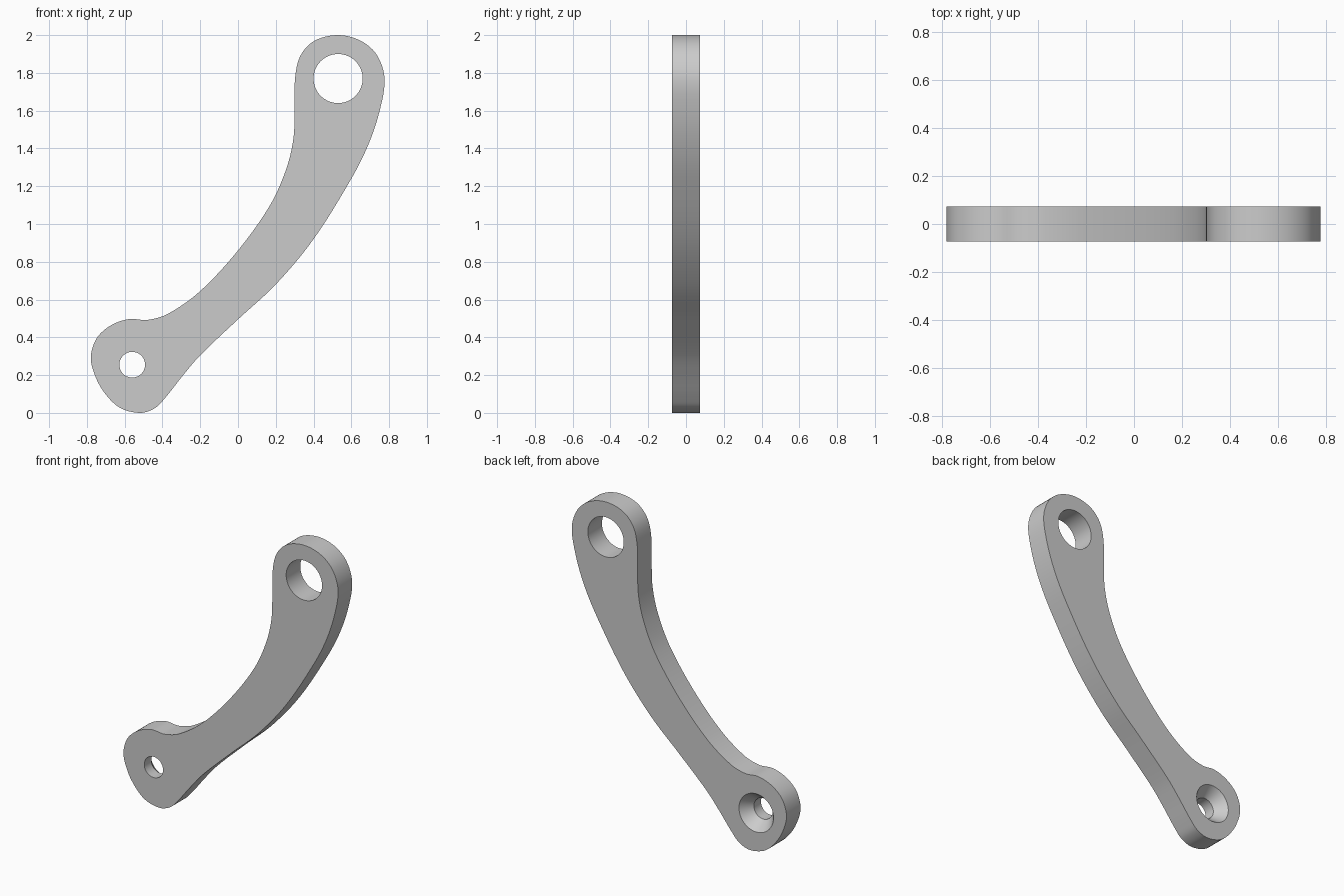
import bpy
import bmesh
import math
from mathutils import Vector

cube = bpy.data.objects.get("Cube")
if cube:
    bpy.data.objects.remove(cube, do_unlink=True)

HALF = 0.073          # half the plate thickness
STEPS = 6             # curve samples between outline points

# Outline control points (x, z), clockwise from the top
OUTLINE = [
    (.53, 2), (.65, 1.97), (.735, 1.895), (.776, 1.77), (.75, 1.6),
    (.69, 1.42), (.6, 1.24), (.4, .92), (.2, .68), (0, .495),
    (-.2, .305), (-.29, .2), (-.385, .08), (-.44, .025), (-.52, 0),
    (-.63, .03), (-.72, .125), (-.77, .235), (-.778, .31), (-.745, .4),
    (-.67, .465), (-.575, .497), (-.48, .492), (-.37, .525), (-.2, .645),
    (0, .86), (.17, 1.1), (.255, 1.29), (.293, 1.45), (.3, 1.61),
    (.302, 1.77), (.33, 1.89), (.405, 1.97),
]


def smooth_loop(points):
    """Closed Catmull-Rom curve through the points."""
    pts = [Vector(p) for p in points]
    n = len(pts)
    out = []
    for i in range(n):
        a, b, c, d = (pts[(i + k) % n] for k in (-1, 0, 1, 2))
        # tangents scaled by chord length for even curvature
        chord = (c - b).length
        m1 = (c - a) * chord / ((b - a).length + chord)
        m2 = (d - b) * chord / ((d - c).length + chord)
        for s in range(STEPS):
            t = s / STEPS
            u = 1 - t
            out.append(b * (1 + 2 * t) * u * u + m1 * t * u * u
                       + c * t * t * (3 - 2 * t) - m2 * t * t * u)
    return out


def circle(x, z, radius, sides=64):
    return [Vector((x + radius * math.cos(math.tau * i / sides),
                    z + radius * math.sin(math.tau * i / sides)))
            for i in range(sides)]


def ring(bm, points, y):
    """Closed loop of vertices and edges at depth y."""
    verts = [bm.verts.new((p.x, y, p.y)) for p in points]
    edges = [bm.edges.new((v, verts[i - 1])) for i, v in enumerate(verts)]
    return verts, edges


def skin(bm, rings):
    """Wall through successive rings; returns first and last edge loops."""
    for (low, _), (high, _) in zip(rings, rings[1:]):
        for i in range(len(low)):
            bm.faces.new((low[i - 1], low[i], high[i], high[i - 1]))
    return rings[0][1], rings[-1][1]


bm = bmesh.new()
rim = smooth_loop(OUTLINE)
bore = circle(.53, 1.77, .13)
pin = circle(-.56, .255, .068)
sink = circle(-.56, .255, .125)

# Outer wall, large bore, and small hole countersunk from the back
walls = [
    skin(bm, [ring(bm, rim, -HALF), ring(bm, rim, HALF)]),
    skin(bm, [ring(bm, bore, -HALF), ring(bm, bore, HALF)]),
    skin(bm, [ring(bm, pin, -HALF), ring(bm, pin, 0), ring(bm, sink, HALF)]),
]

# Flat front and back faces around the holes
for side, normal in ((0, (0, -1, 0)), (1, (0, 1, 0))):
    edges = [e for wall in walls for e in wall[side]]
    bmesh.ops.triangle_fill(bm, edges=edges, use_beauty=True, normal=normal)
bmesh.ops.recalc_face_normals(bm, faces=bm.faces[:])

mesh = bpy.data.meshes.new("link_arm")
bm.to_mesh(mesh)
bm.free()
arm = bpy.data.objects.new("link_arm", mesh)
bpy.context.collection.objects.link(arm)

# Plain grey material
grey = bpy.data.materials.new("light grey")
grey.use_nodes = True
colour = (.6, .6, .6, 1)
grey.diffuse_color = colour
grey.node_tree.nodes["Principled BSDF"].inputs["Base Color"].default_value = colour
mesh.materials.append(grey)

# Smooth walls with crisp rims
bpy.ops.object.select_all(action='DESELECT')
arm.select_set(True)
bpy.context.view_layer.objects.active = arm
bpy.ops.object.shade_smooth_by_angle(angle=math.radians(30))
